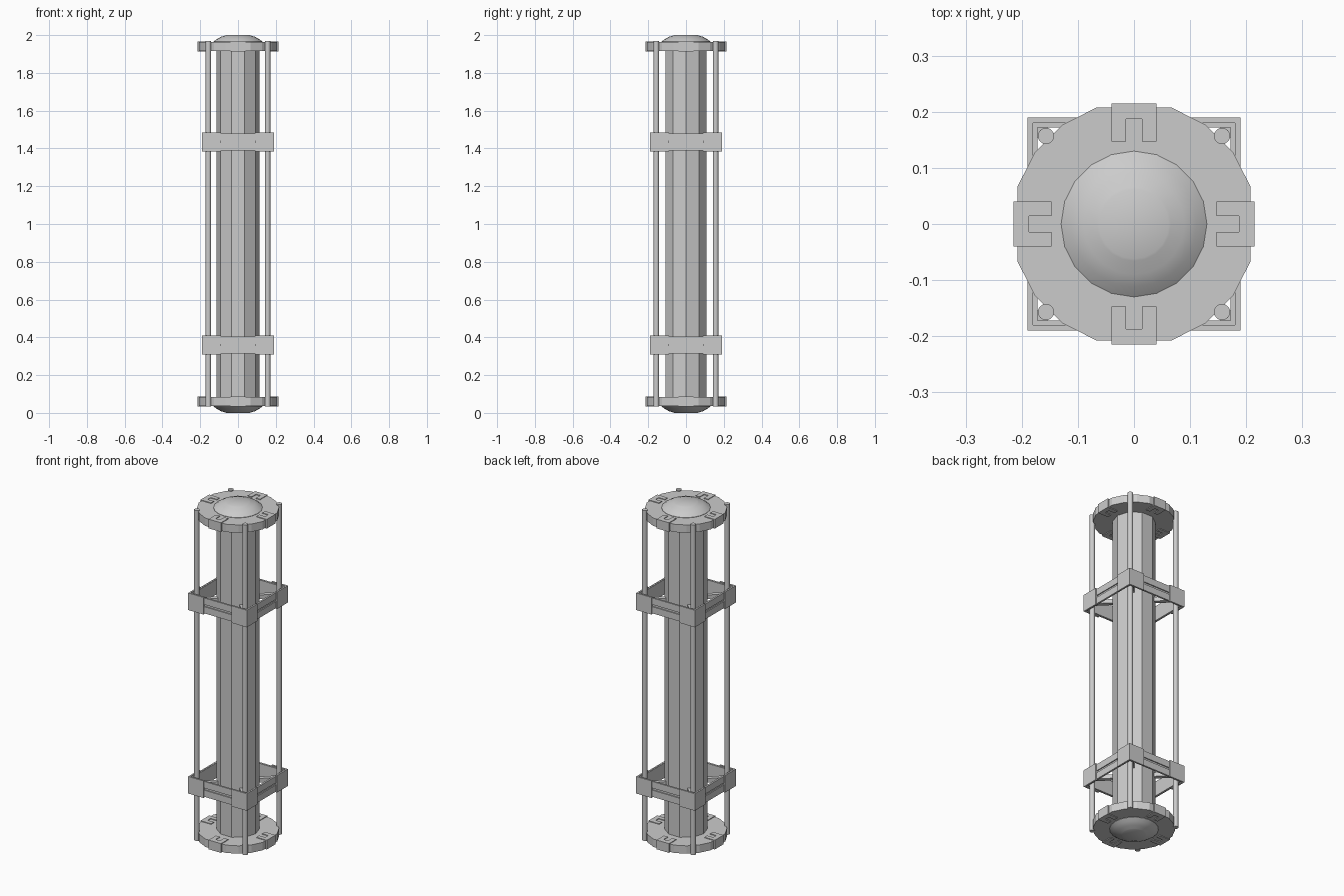
import bpy, bmesh
from math import radians, sin, cos, pi

if "Cube" in bpy.data.objects:
    bpy.data.objects.remove(bpy.data.objects["Cube"])


def finish(name, bm, smooth=False):
    bmesh.ops.recalc_face_normals(bm, faces=bm.faces)
    me = bpy.data.meshes.new(name)
    bm.to_mesh(me)
    bm.free()
    ob = bpy.data.objects.new(name, me)
    bpy.context.collection.objects.link(ob)
    if smooth:
        bpy.context.view_layer.objects.active = ob
        ob.select_set(True)
        bpy.ops.object.shade_smooth_by_angle(angle=radians(35))
        ob.select_set(False)
    return ob


def turn(p, a):
    return (p[0] * cos(a) - p[1] * sin(a), p[0] * sin(a) + p[1] * cos(a))


def prism(name, pts, z0, z1, smooth=False):
    bm = bmesh.new()
    f = bm.faces.new([bm.verts.new((x, y, z0)) for x, y in pts])
    r = bmesh.ops.extrude_face_region(bm, geom=[f])
    bmesh.ops.translate(bm, vec=(0, 0, z1 - z0),
                        verts=[v for v in r["geom"] if isinstance(v, bmesh.types.BMVert)])
    return finish(name, bm, smooth)


def ngon(n, r, cx=0, cy=0):
    return [(cx + r * cos(2 * pi * i / n), cy + r * sin(2 * pi * i / n)) for i in range(n)]


def square_ring(name, outer, inner, z0, z1):
    bm = bmesh.new()
    loops = []
    for h, z in ((outer, z0), (outer, z1), (inner, z1), (inner, z0)):
        loops.append([bm.verts.new((sx * h, sy * h, z))
                      for sx, sy in ((1, 1), (-1, 1), (-1, -1), (1, -1))])
    for k in range(4):
        a, b = loops[k], loops[(k + 1) % 4]
        for i in range(4):
            j = (i + 1) % 4
            bm.faces.new((a[i], a[j], b[j], b[i]))
    return finish(name, bm)


def lathe(name, profile, n):
    bm = bmesh.new()
    rings = [[bm.verts.new((x, y, z)) for x, y in ngon(n, r)] for r, z in profile]
    for a, b in zip(rings, rings[1:]):
        for i in range(n):
            j = (i + 1) % n
            bm.faces.new((a[i], a[j], b[j], b[i]))
    bm.faces.new(rings[0])
    bm.faces.new(rings[-1])
    return finish(name, bm, True)


# ten-sided central tube
prism("core_tube", ngon(10, 0.115), 0.06, 1.95)

# end discs, domes and U-shaped clips
disc = [(0.218 * cos(radians(18 * k)), 0.218 * sin(radians(18 * k)))
        for k in range(20) if k % 5]
clip = [(0.147, -0.04), (0.215, -0.04), (0.215, 0.04), (0.147, 0.04),
        (0.147, 0.014), (0.187, 0.014), (0.187, -0.014), (0.147, -0.014)]
dome = [(0.13, 0.035), (0.112, 0.021), (0.09, 0.009), (0.066, 0.002), (0.062, 0.0)]
for end, flip in (("bottom", False), ("top", True)):
    def up(z):
        return 2 - z if flip else z
    z0, z1 = sorted((up(0.037), up(0.083)))
    prism(end + "_disc", disc, z0, z1)
    lathe(end + "_dome", [(0.13, up(0.05))] + [(r, up(z)) for r, z in dome], 20)
    for i in range(4):
        prism(f"{end}_clip_{i}", [turn(p, i * pi / 2) for p in clip], z0 - 0.004, z1 + 0.004)

# four long corner rods
for i in range(4):
    cx, cy = turn((0.157, 0.157), i * pi / 2)
    prism(f"rod_{i}", ngon(16, 0.0145, cx, cy), 0.035, 1.97, True)

# two square brackets: grooved frame, corner plates and diagonal struts
corner = [(0.19, 0.09), (0.19, 0.19), (0.09, 0.19), (0.09, 0.18), (0.18, 0.18), (0.18, 0.09)]
strut = [(0.1, -0.012), (0.245, -0.012), (0.245, 0.012), (0.1, 0.012)]
for label, zc in (("lower", 0.36), ("upper", 1.435)):
    square_ring(label + "_frame_back", 0.178, 0.172, zc - 0.044, zc + 0.044)
    square_ring(label + "_frame_top_band", 0.184, 0.176, zc + 0.006, zc + 0.045)
    square_ring(label + "_frame_low_band", 0.184, 0.176, zc - 0.045, zc - 0.006)
    for i in range(4):
        prism(f"{label}_corner_{i}", [turn(p, i * pi / 2) for p in corner], zc - 0.05, zc + 0.05)
        prism(f"{label}_strut_{i}", [turn(p, i * pi / 2 + pi / 4) for p in strut],
              zc - 0.012, zc + 0.012)
